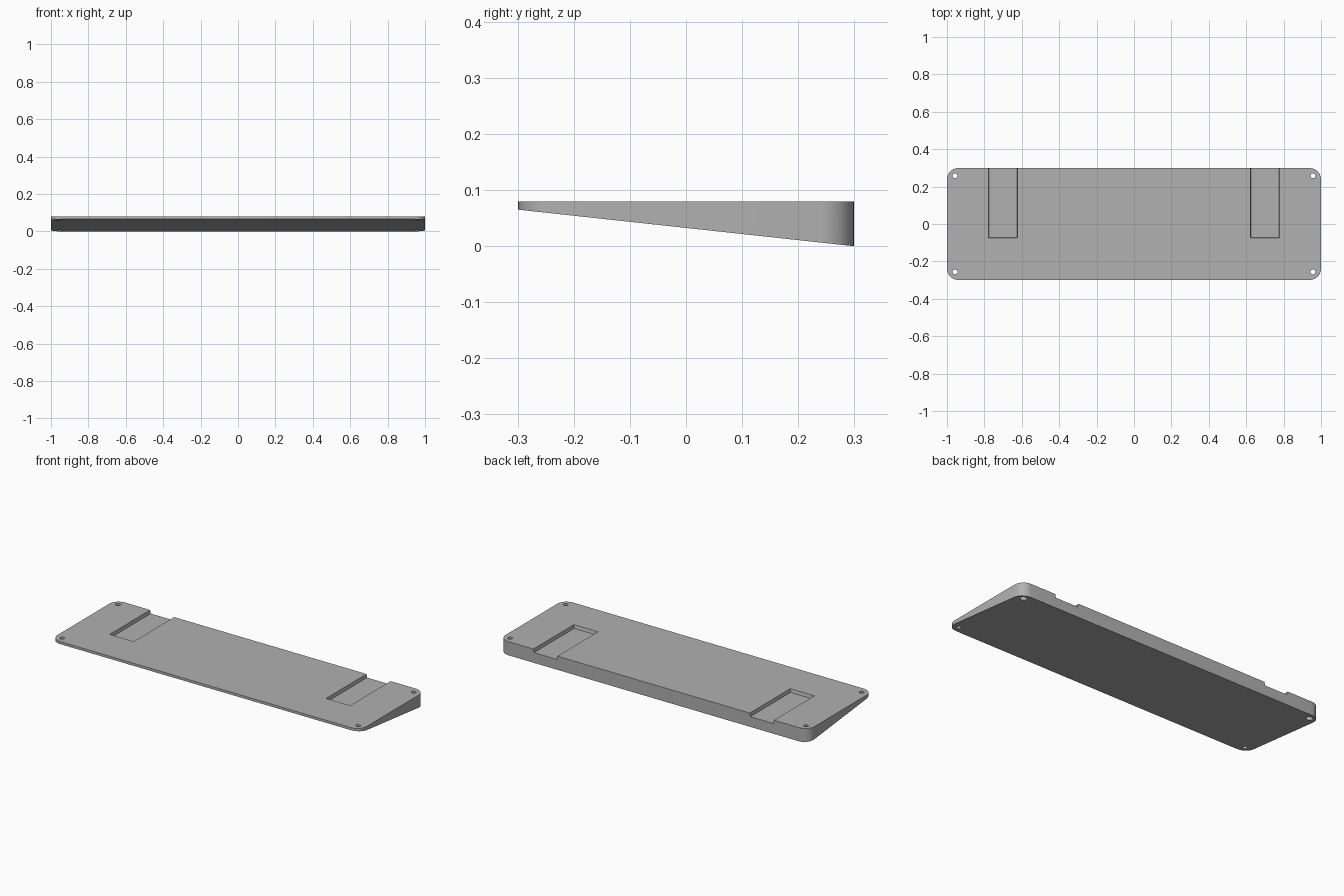
import bpy, bmesh, math

cube = bpy.data.objects.get("Cube")
if cube:
    bpy.data.objects.remove(cube, do_unlink=True)

HALF_X, HALF_Y, TOP, FRONT_Z = 1.0, 0.299, 0.08, 0.065
RADIUS, STEPS = 0.06, 10

grey = bpy.data.materials.new("matte grey")
grey.use_nodes = True
colour = (0.44, 0.44, 0.44, 1)
grey.diffuse_color = colour
grey.node_tree.nodes["Principled BSDF"].inputs["Base Color"].default_value = colour


def prism(name, lower, upper):
    """Closed solid between two matching loops of points."""
    bm = bmesh.new()
    low = [bm.verts.new(p) for p in lower]
    high = [bm.verts.new(p) for p in upper]
    bm.faces.new(low[::-1])
    bm.faces.new(high)
    n = len(low)
    for i in range(n):
        j = (i + 1) % n
        bm.faces.new((low[i], low[j], high[j], high[i]))
    bmesh.ops.recalc_face_normals(bm, faces=bm.faces)
    mesh = bpy.data.meshes.new(name)
    bm.to_mesh(mesh)
    bm.free()
    mesh.materials.append(grey)
    obj = bpy.data.objects.new(name, mesh)
    bpy.context.collection.objects.link(obj)
    return obj


def rectangle(x0, x1, y0, y1, z):
    return [(x0, y0, z), (x1, y0, z), (x1, y1, z), (x0, y1, z)]


def circle(x, y, r, z, n=24):
    return [(x + r * math.cos(math.tau * i / n), y + r * math.sin(math.tau * i / n), z)
            for i in range(n)]


def underside(y):
    return FRONT_Z * (HALF_Y - y) / (2 * HALF_Y)


# Wedge plate with rounded corners
outline = []
for quarter, (sx, sy) in enumerate([(1, 1), (-1, 1), (-1, -1), (1, -1)]):
    for i in range(STEPS + 1):
        a = math.pi / 2 * (quarter + i / STEPS)
        outline.append((sx * (HALF_X - RADIUS) + RADIUS * math.cos(a),
                        sy * (HALF_Y - RADIUS) + RADIUS * math.sin(a)))
plate = prism("wedge_plate",
              [(x, y, underside(y)) for x, y in outline],
              [(x, y, TOP) for x, y in outline])

cutters = []
for side in (-1, 1):
    # Shallow pocket, open at the back edge
    x0, x1 = sorted((side * 0.622, side * 0.778))
    cutters.append(prism("pocket_cutter",
                         rectangle(x0 + 0.004, x1 - 0.004, -0.071, 0.4, 0.06),
                         rectangle(x0, x1, -0.075, 0.4, TOP + 0.0001)))
    # Screw holes through the corners
    for y in (-0.256, 0.258):
        x = side * 0.957
        cutters.append(prism("hole_cutter", circle(x, y, 0.013, -0.1), circle(x, y, 0.013, 0.2)))
    # Wider screw head recess under the thick edge
    cutters.append(prism("recess_cutter", circle(x, y, 0.019, -0.1), circle(x, y, 0.019, 0.04)))

bpy.context.view_layer.objects.active = plate
for cutter in cutters:
    cutter.hide_render = True
    cut = plate.modifiers.new("cut", "BOOLEAN")
    cut.operation = "DIFFERENCE"
    cut.solver = "EXACT"
    cut.object = cutter
    bpy.ops.object.modifier_apply(modifier=cut.name)
    bpy.data.objects.remove(cutter, do_unlink=True)

# Smooth corners and hole walls, crisp edges elsewhere
bpy.ops.object.select_all(action="DESELECT")
plate.select_set(True)
bpy.ops.object.shade_smooth_by_angle(angle=math.radians(30))
